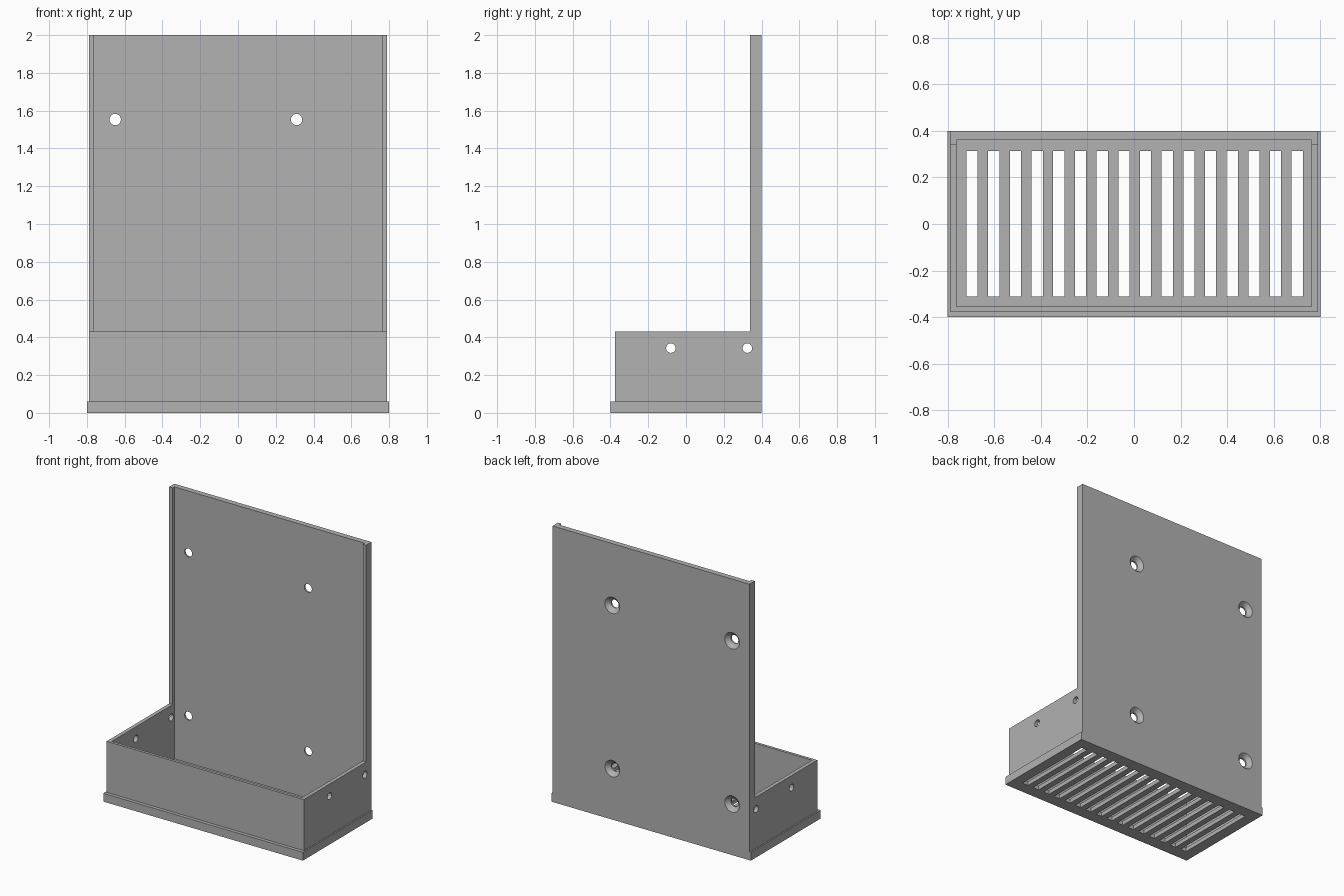
import bpy, bmesh
from math import radians
from mathutils import Matrix, Vector

if "Cube" in bpy.data.objects:
    bpy.data.objects.remove(bpy.data.objects["Cube"])

# Single plain grey plastic
grey = bpy.data.materials.new("grey plastic")
grey.use_nodes = True
COLOUR = (0.445, 0.445, 0.445, 1)
grey.diffuse_color = COLOUR
grey.node_tree.nodes["Principled BSDF"].inputs["Base Color"].default_value = COLOUR


def finish(name, bm):
    bmesh.ops.recalc_face_normals(bm, faces=bm.faces)
    mesh = bpy.data.meshes.new(name)
    bm.to_mesh(mesh)
    bm.free()
    mesh.materials.append(grey)
    obj = bpy.data.objects.new(name, mesh)
    bpy.context.collection.objects.link(obj)
    return obj


def add_box(bm, low, high):
    low, high = Vector(low), Vector(high)
    mat = Matrix.Translation((low + high) / 2) @ Matrix.Diagonal((*(high - low), 1))
    bmesh.ops.create_cube(bm, size=1, matrix=mat)


def add_cone(bm, centre, axis, r1, r2, depth):
    turn = Vector((0, 0, 1)).rotation_difference(Vector(axis)).to_matrix().to_4x4()
    bmesh.ops.create_cone(bm, cap_ends=True, segments=32, radius1=r1, radius2=r2,
                          depth=depth, matrix=Matrix.Translation(centre) @ turn)


def combine(target, tool, operation):
    mod = target.modifiers.new(operation.lower(), "BOOLEAN")
    mod.operation, mod.solver, mod.object = operation, "EXACT", tool
    bpy.ops.object.select_all(action="DESELECT")
    bpy.context.view_layer.objects.active = target
    target.select_set(True)
    bpy.ops.object.modifier_apply(modifier=mod.name)
    bpy.data.objects.remove(tool)


# L-shaped body, extruded across the width
HALF_W, BACK = 0.79, 0.4
bm = bmesh.new()
outline = [(-0.375, 0), (BACK, 0), (BACK, 2), (0.34, 2), (0.34, 0.43), (-0.375, 0.43)]
side = bm.faces.new([bm.verts.new((-HALF_W, y, z)) for y, z in outline])
sweep = bmesh.ops.extrude_face_region(bm, geom=[side])
bmesh.ops.translate(bm, vec=(2 * HALF_W, 0, 0),
                    verts=[v for v in sweep["geom"] if isinstance(v, bmesh.types.BMVert)])
holder = finish("wall_tray", bm)

# Foot flange around the bottom
bm = bmesh.new()
add_box(bm, (-0.8, -0.4, 0), (0.8, BACK, 0.06))
combine(holder, finish("foot_flange", bm), "UNION")

# Tray cavity, which also leaves the lips beside the back panel
bm = bmesh.new()
add_box(bm, (-0.762, -0.355, 0.03), (0.762, 0.36, 2.2))
combine(holder, finish("cavity_cutter", bm), "DIFFERENCE")

# Drain slots in the floor
bm = bmesh.new()
SLOTS, PITCH, SLOT_W = 16, 0.093, 0.048
for i in range(SLOTS):
    x = (i - (SLOTS - 1) / 2) * PITCH + 0.003
    add_box(bm, (x - SLOT_W / 2, -0.31, -0.1), (x + SLOT_W / 2, 0.313, 0.1))
combine(holder, finish("slot_cutter", bm), "DIFFERENCE")

# Round holes through both end walls
bm = bmesh.new()
for y in (-0.08, 0.325):
    add_cone(bm, (0, y, 0.343), (1, 0, 0), 0.025, 0.025, 2)
combine(holder, finish("end_hole_cutter", bm), "DIFFERENCE")

# Screw holes in the back panel, countersunk from behind
screws = [(x, z) for x in (-0.65, 0.31) for z in (0.37, 1.553)]
bm = bmesh.new()
for x, z in screws:
    add_cone(bm, (x, 0.38, z), (0, 1, 0), 0.03, 0.03, 0.1)
combine(holder, finish("screw_cutter", bm), "DIFFERENCE")
bm = bmesh.new()
for x, z in screws:
    add_cone(bm, (x, BACK - 0.01, z), (0, 1, 0), 0.028, 0.07, 0.04)
combine(holder, finish("countersink_cutter", bm), "DIFFERENCE")

# Smooth hole walls, crisp edges
bpy.ops.object.select_all(action="DESELECT")
holder.select_set(True)
bpy.context.view_layer.objects.active = holder
bpy.ops.object.shade_smooth_by_angle(angle=radians(30))
